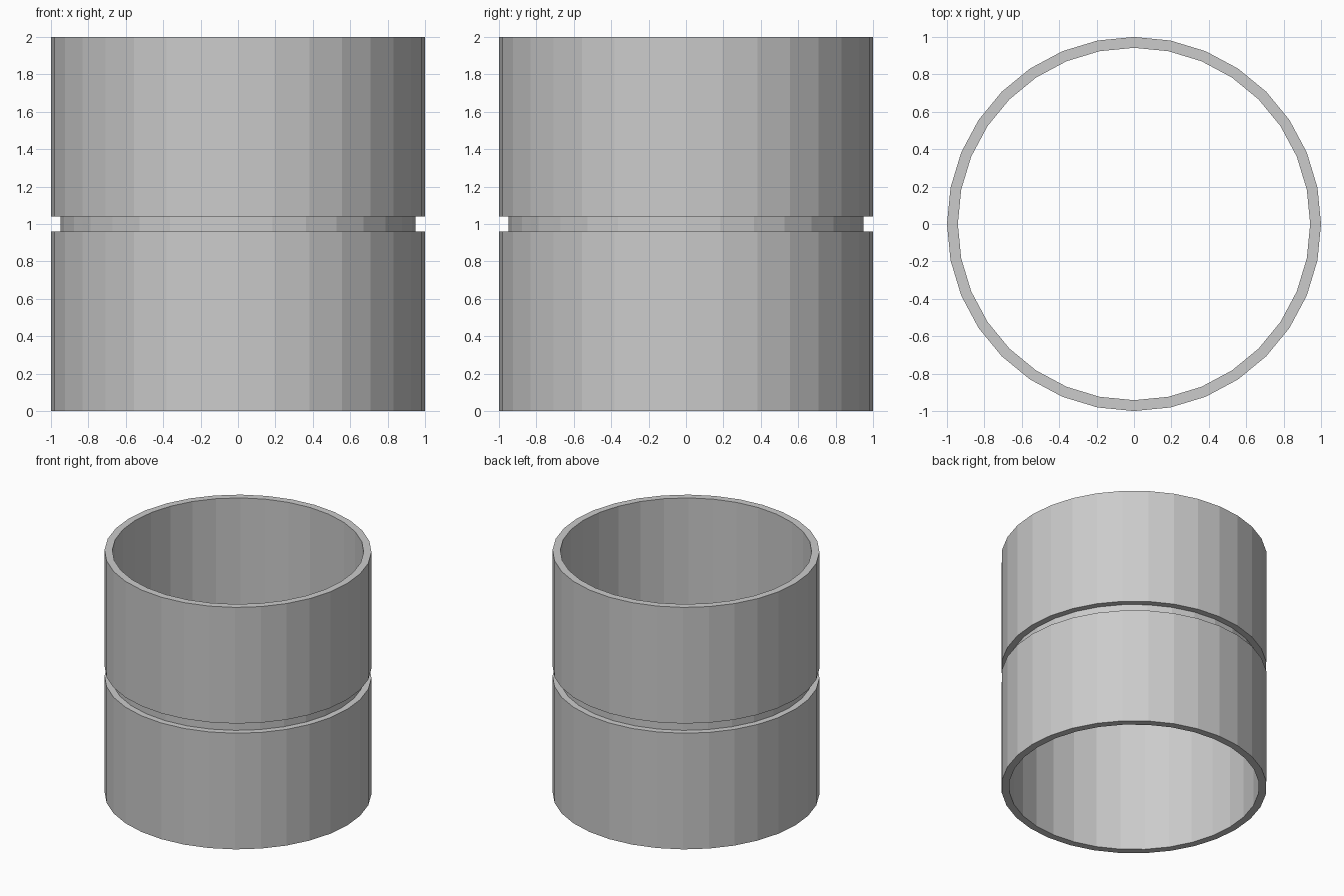
import bpy
import bmesh
from math import cos, sin, tau

if "Cube" in bpy.data.objects:
    bpy.data.objects.remove(bpy.data.objects["Cube"])

SIDES = 32
R_OUT, R_GROOVE, R_IN = 1.0, 0.949, 0.942
HEIGHT, GROOVE_LOW, GROOVE_HIGH = 2.0, 0.96, 1.04


def lathe(name, profile):
    """Spin a closed (radius, z) profile around the z axis."""
    bm = bmesh.new()
    rings = [[bm.verts.new((r * cos(tau * i / SIDES), r * sin(tau * i / SIDES), z))
              for r, z in profile] for i in range(SIDES)]
    n = len(profile)
    for i in range(SIDES):
        a, b = rings[i], rings[(i + 1) % SIDES]
        for j in range(n):
            k = (j + 1) % n
            bm.faces.new((a[j], b[j], b[k], a[k]))
    bmesh.ops.recalc_face_normals(bm, faces=bm.faces)
    mesh = bpy.data.meshes.new(name)
    bm.to_mesh(mesh)
    bm.free()
    obj = bpy.data.objects.new(name, mesh)
    bpy.context.collection.objects.link(obj)
    return obj


# Open tube wall with a shallow groove around its middle
lathe("grooved_tube", [
    (R_IN, 0), (R_OUT, 0),
    (R_OUT, GROOVE_LOW), (R_GROOVE, GROOVE_LOW),
    (R_GROOVE, GROOVE_HIGH), (R_OUT, GROOVE_HIGH),
    (R_OUT, HEIGHT), (R_IN, HEIGHT),
])
